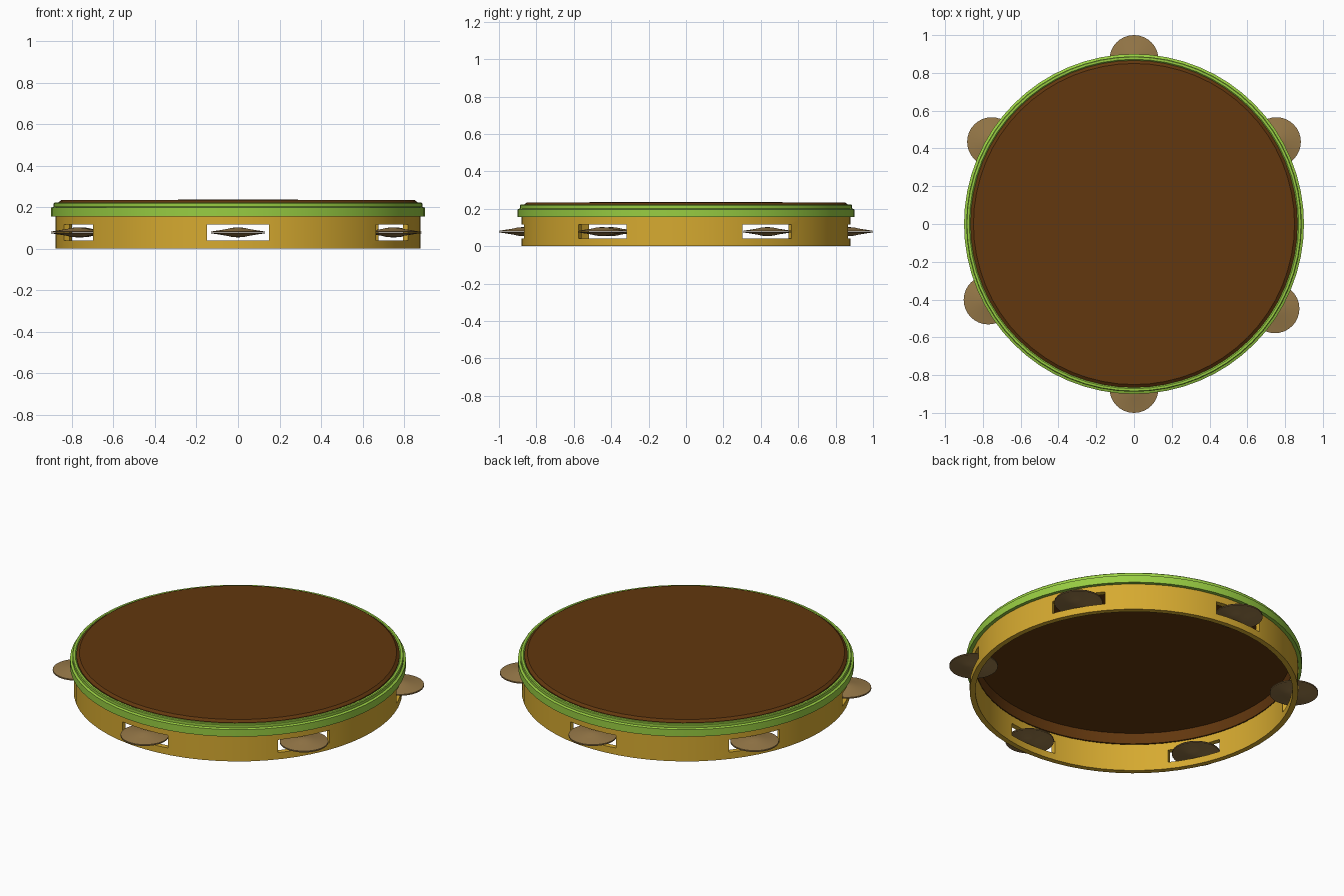
import bpy, math

if "Cube" in bpy.data.objects:
    bpy.data.objects.remove(bpy.data.objects["Cube"])

SEG = 64


def material(name, rgb):
    m = bpy.data.materials.new(name)
    lin = [c / 12.92 if c <= 0.04045 else ((c + 0.055) / 1.055) ** 2.4
           for c in (v / 255 for v in rgb)]
    m.diffuse_color = (*lin, 1)
    m.use_nodes = True
    m.node_tree.nodes["Principled BSDF"].inputs["Base Color"].default_value = m.diffuse_color
    return m


gold = material("golden wood", (214, 170, 48))
green = material("green hoop", (152, 205, 66))
brown = material("brown skin", (98, 55, 14))
bronze = material("bronze", (150, 120, 72))


def lathe(name, profile, mat, loc=(0, 0, 0), seg=SEG):
    """Revolve a closed (r, z) loop; r = 0 points become a pole."""
    verts, rows, faces = [], [], []
    for r, z in profile:
        n = 1 if r == 0 else seg
        rows.append((len(verts), n))
        for i in range(n):
            a = 2 * math.pi * i / seg
            verts.append((r * math.cos(a), r * math.sin(a), z))
    for k in range(len(rows)):
        (a, na), (b, nb) = rows[k], rows[(k + 1) % len(rows)]
        if na == 1 and nb == 1:
            continue
        for i in range(seg):
            j = (i + 1) % seg
            f = [a + i % na, a + j % na, b + j % nb, b + i % nb]
            faces.append(list(dict.fromkeys(f)))
    me = bpy.data.meshes.new(name)
    me.from_pydata(verts, [], faces)
    me.materials.append(mat)
    ob = bpy.data.objects.new(name, me)
    ob.location = loc
    bpy.context.collection.objects.link(ob)
    return ob


def smooth(ob):
    bpy.ops.object.select_all(action='DESELECT')
    ob.select_set(True)
    bpy.context.view_layer.objects.active = ob
    bpy.ops.object.shade_smooth_by_angle(angle=math.radians(30))


# Wooden shell, hoop and stretched skin
shell = lathe("shell", [(0.85, 0), (0.88, 0), (0.88, 0.16), (0.85, 0.16)], gold)
hoop = lathe("hoop", [(0.865, 0.155), (0.90, 0.155), (0.90, 0.197), (0.888, 0.202),
                      (0.888, 0.218), (0.884, 0.222), (0.872, 0.222), (0.865, 0.215)], green)
skin = lathe("drum_skin", [(0, 0.226), (0.845, 0.226), (0.85, 0.165), (0.866, 0.165),
                           (0.866, 0.222), (0.850, 0.234), (0, 0.236)], brown)

# Jingle slots cut through the shell, with a pair of domed jingles in each
for n, deg in enumerate((30, 90, 150, 207.5, 270, 329), 1):
    a = math.radians(deg)
    x, y = 0.87 * math.cos(a), 0.87 * math.sin(a)
    bpy.ops.mesh.primitive_cube_add(size=1, location=(x, y, 0.0775), rotation=(0, 0, a))
    cutter = bpy.context.object
    cutter.name = f"slot_cutter_{n}"
    cutter.scale = (0.2, 0.30, 0.075)
    cutter.hide_render = True
    mod = shell.modifiers.new("slot", 'BOOLEAN')
    mod.object, mod.operation, mod.solver = cutter, 'DIFFERENCE', 'EXACT'
    bpy.context.view_layer.objects.active = shell
    bpy.ops.object.modifier_apply(modifier=mod.name)
    bpy.data.objects.remove(cutter)
    for side, s in (("upper", 1), ("lower", -1)):
        prof = [(0, 0.024), (0.03, 0.022), (0.055, 0.016), (0.13, 0.004),
                (0.13, 0.001), (0, 0.001)]
        prof = [(r, z * s) for r, z in prof][::-s]
        smooth(lathe(f"{side}_jingle_{n}", prof, bronze, (x, y, 0.078), 32))

for ob in (shell, hoop, skin):
    smooth(ob)
